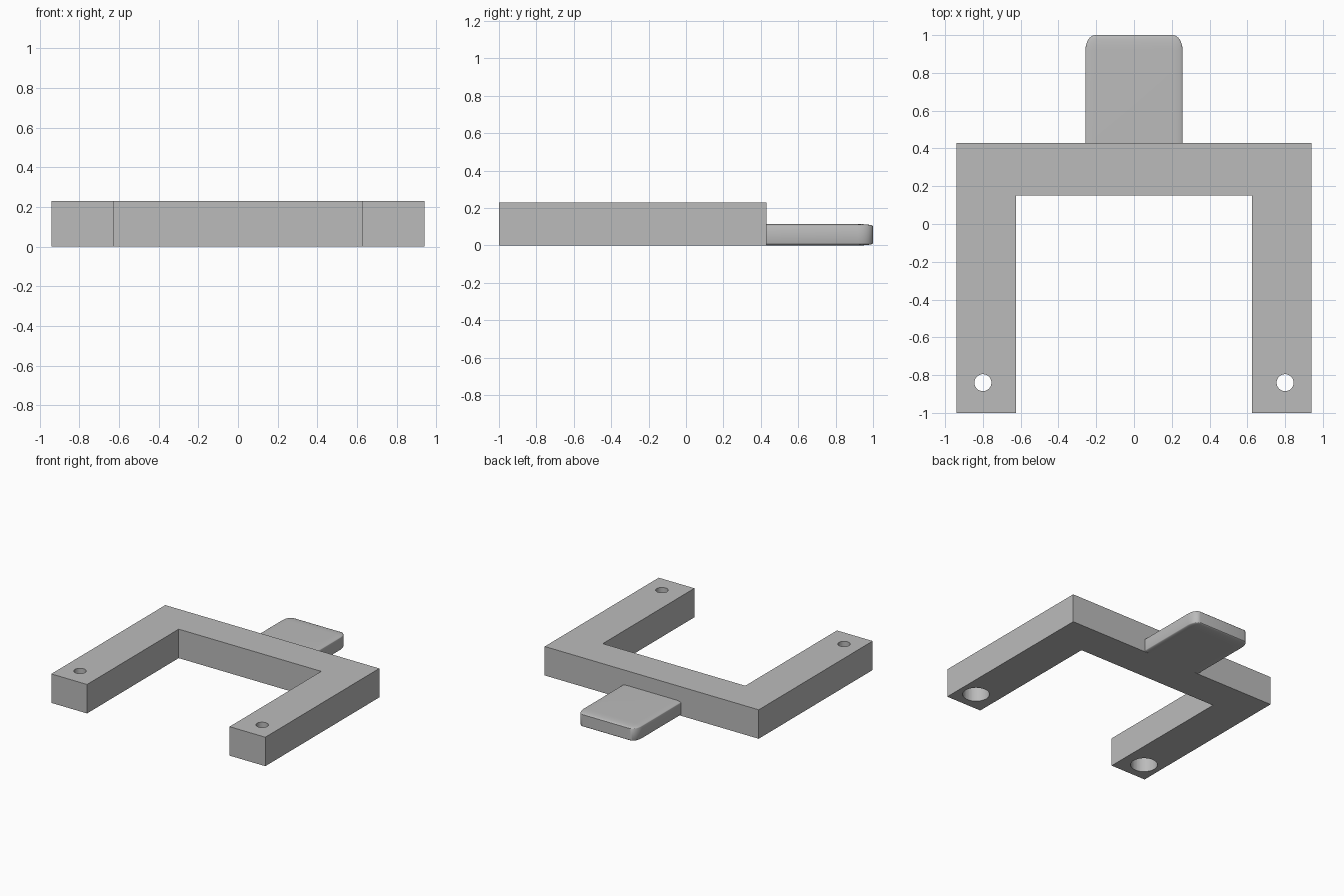
import bpy, bmesh
from mathutils import Matrix

cube = bpy.data.objects.get("Cube")
if cube:
    bpy.data.objects.remove(cube)

HEIGHT = 0.23

grey = bpy.data.materials.new("plain grey")
grey.use_nodes = True
grey.diffuse_color = (0.5, 0.5, 0.5, 1)
grey.node_tree.nodes["Principled BSDF"].inputs["Base Color"].default_value = (0.5, 0.5, 0.5, 1)


def make_object(name, bm):
    mesh = bpy.data.meshes.new(name)
    bmesh.ops.recalc_face_normals(bm, faces=bm.faces)
    bm.to_mesh(mesh)
    bm.free()
    mesh.materials.append(grey)
    obj = bpy.data.objects.new(name, mesh)
    bpy.context.collection.objects.link(obj)
    return obj


def smooth(obj):
    bpy.ops.object.select_all(action="DESELECT")
    obj.select_set(True)
    bpy.context.view_layer.objects.active = obj
    bpy.ops.object.shade_smooth_by_angle(angle=0.6)


def drill(obj, name, x, radius, bottom, top):
    """Cut an upright round hole near the end of an arm."""
    bm = bmesh.new()
    bmesh.ops.create_cone(bm, cap_ends=True, segments=48, radius1=radius, radius2=radius,
                          depth=top - bottom,
                          matrix=Matrix.Translation((x, -0.84, (top + bottom) / 2)))
    cutter = make_object(name, bm)
    cutter.hide_render = True
    cutter.hide_set(True)
    mod = obj.modifiers.new(name, "BOOLEAN")
    mod.operation = "DIFFERENCE"
    mod.solver = "EXACT"
    mod.object = cutter


# U-shaped frame, extruded from its outline
half = [(0.94, 0.43), (0.94, -1), (0.626, -1), (0.626, 0.15)]
outline = half + [(-x, y) for x, y in reversed(half)]
bm = bmesh.new()
base = bm.faces.new([bm.verts.new((x, y, 0)) for x, y in outline])
extruded = bmesh.ops.extrude_face_region(bm, geom=[base])["geom"]
bmesh.ops.translate(bm, vec=(0, 0, HEIGHT),
                    verts=[v for v in extruded if isinstance(v, bmesh.types.BMVert)])
frame = make_object("frame", bm)

# Screw holes with wide recesses underneath
for side, x in (("left", 0.8), ("right", -0.8)):
    drill(frame, side + "_screw_hole", x, 0.045, -0.1, HEIGHT + 0.1)
    drill(frame, side + "_screw_recess", x, 0.098, -0.1, 0.15)
smooth(frame)

# Rounded tab, bevelled as a unit block and then stretched
bm = bmesh.new()
bmesh.ops.create_cube(bm, size=1)
bmesh.ops.bevel(bm, geom=bm.edges[:], offset=0.1, segments=8, profile=0.5, affect="EDGES")
bmesh.ops.scale(bm, vec=(0.514, 0.8, 0.114), verts=bm.verts)
bmesh.ops.translate(bm, vec=(0, 0.6, 0.057), verts=bm.verts)
tab = make_object("tab", bm)
smooth(tab)
